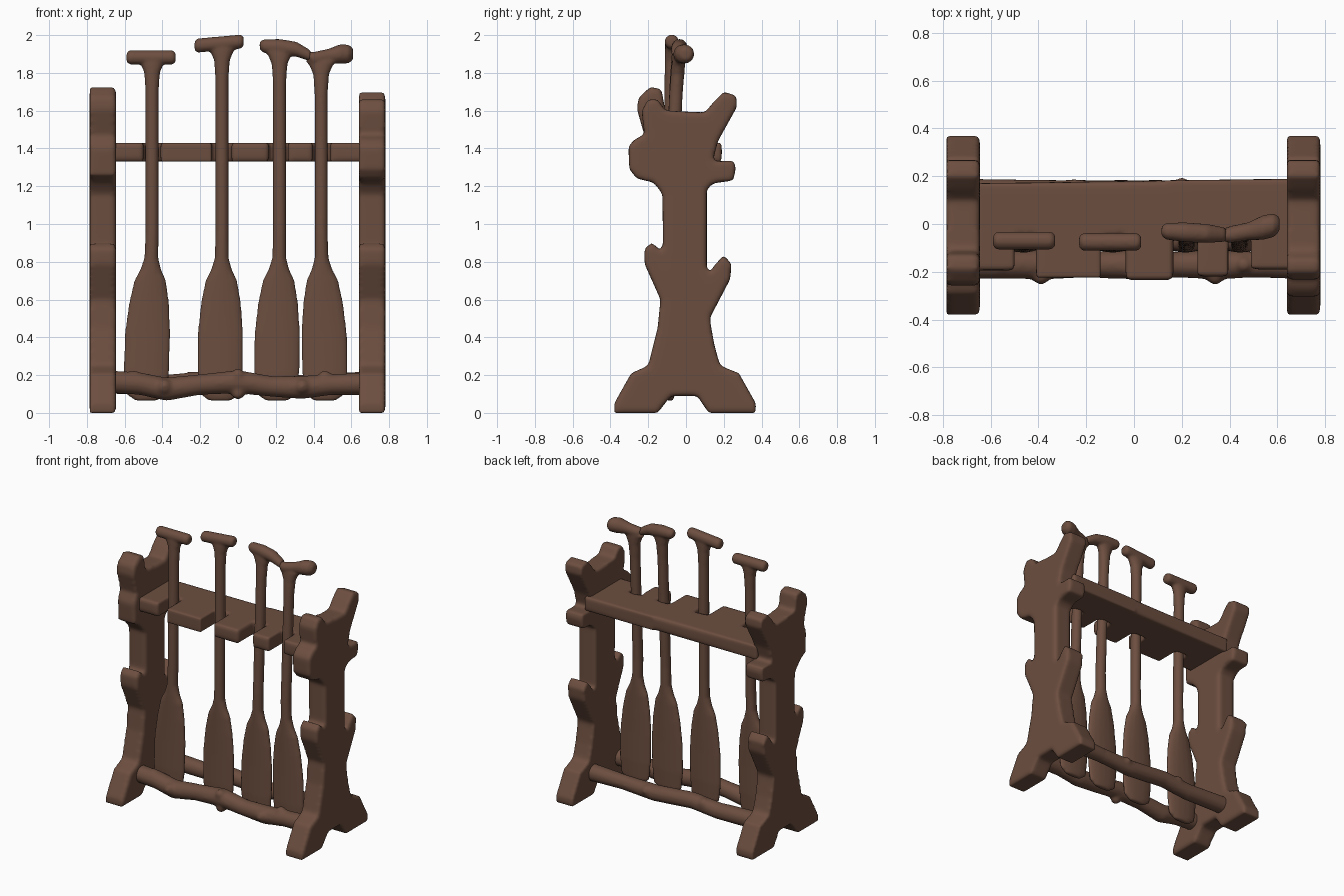
import bpy, bmesh, math
from mathutils import Vector

cube = bpy.data.objects.get("Cube")
if cube:
    bpy.data.objects.remove(cube, do_unlink=True)

wood = bpy.data.materials.new("brown_wood")
wood.use_nodes = True
colour = (0.15, 0.076, 0.05, 1)
wood.diffuse_color = colour
wood.node_tree.nodes["Principled BSDF"].inputs["Base Color"].default_value = colour


def finish(bm, name):
    bmesh.ops.recalc_face_normals(bm, faces=bm.faces[:])
    for f in bm.faces:
        f.smooth = True
    mesh = bpy.data.meshes.new(name)
    bm.to_mesh(mesh)
    bm.free()
    mesh.materials.append(wood)
    ob = bpy.data.objects.new(name, mesh)
    bpy.context.collection.objects.link(ob)
    return ob


def carve(ob, voxel=0.014, rounds=6):
    """Fuse the part and soften it into a hand-carved shape."""
    m = ob.modifiers.new("fuse", "REMESH")
    m.mode = "VOXEL"
    m.voxel_size = voxel
    m.use_smooth_shade = True
    s = ob.modifiers.new("soften", "SMOOTH")
    s.factor = 0.5
    s.iterations = rounds


def slab(name, outline, to_point, depth):
    """Extrude a flat outline along a vector."""
    bm = bmesh.new()
    face = bm.faces.new([bm.verts.new(to_point(a, b)) for a, b in outline])
    ext = bmesh.ops.extrude_face_region(bm, geom=[face])
    verts = [g for g in ext["geom"] if isinstance(g, bmesh.types.BMVert)]
    bmesh.ops.translate(bm, verts=verts, vec=depth)
    ob = finish(bm, name)
    carve(ob)
    return ob


def loft(bm, rings, sides=16):
    """Skin elliptical rings: centre, first half-axis, second half-axis."""
    loops = []
    for c, u, v in rings:
        loops.append([bm.verts.new(Vector(c) + Vector(u) * math.cos(t) + Vector(v) * math.sin(t))
                      for t in (2 * math.pi * i / sides for i in range(sides))])
    for a, b in zip(loops, loops[1:]):
        for i in range(sides):
            j = (i + 1) % sides
            bm.faces.new((a[i], a[j], b[j], b[i]))
    bm.faces.new(loops[0][::-1])
    bm.faces.new(loops[-1])


def ball(bm, centre, r):
    made = bmesh.ops.create_uvsphere(bm, u_segments=12, v_segments=8, radius=r)
    bmesh.ops.translate(bm, verts=made["verts"], vec=centre)


# Branching end posts: shared outline in y, z with a different front top each
base = [(-.08, .09), (-.15, .0), (-.38, .0), (-.38, .05), (-.29, .21), (-.2, .25),
        (-.15, .45), (-.135, .6), (-.22, .79), (-.22, .87), (-.18, .9), (-.145, .87),
        (-.12, .78), (-.125, 1.16), (-.17, 1.22)]
tops = {
    "left_post": [(-.26, 1.24), (-.3, 1.29), (-.305, 1.41), (-.27, 1.45), (-.22, 1.47),
                  (-.235, 1.6), (-.2, 1.66), (-.15, 1.66), (-.11, 1.6)],
    "right_post": [(-.24, 1.26), (-.25, 1.4), (-.22, 1.47), (-.26, 1.61), (-.25, 1.67),
                   (-.19, 1.725), (-.13, 1.715), (-.11, 1.6)],
}
back = [(.1, 1.59), (.15, 1.65), (.2, 1.7), (.265, 1.68), (.27, 1.62), (.17, 1.44),
        (.14, 1.33), (.25, 1.335), (.265, 1.3), (.25, 1.23), (.14, 1.215), (.11, 1.18),
        (.11, .72), (.15, .78), (.2, .835), (.24, .79), (.235, .71), (.125, .5),
        (.15, .36), (.18, .25), (.28, .21), (.37, .05), (.37, 0), (.12, 0), (.06, .09)]
for name, top in tops.items():
    x = .64 if name == "left_post" else -.785
    slab(name, base + top + back, lambda y, z: (x, y, z), (.14, 0, 0))

# Notched shelf with teeth between the paddle shafts
teeth = [(-.68, -.5, -.195), (-.41, -.14, -.225), (-.035, .165, -.235),
         (.265, .395, -.22), (.49, .68, -.19)]
front = []
for x0, x1, y in teeth:
    front += [(x0, -.045), (x0, y), (x1, y), (x1, -.045)]
slab("notched_shelf", front + [(.68, .19), (0, .18), (-.68, .17)],
     lambda x, y: (x, y, 1.33), (0, 0, .1))


# Lumpy bottom rails with knots
def rail(name, y, path, knots):
    bm = bmesh.new()
    loft(bm, [((x, y, z), (0, r, 0), (0, 0, r)) for x, z, r in path])
    for x, dy, z, r in knots:
        ball(bm, (x, y + dy, z), r)
    carve(finish(bm, name), .012, 5)


rail("front_rail", -.17,
     [(-.68, .165, .06), (-.52, .155, .06), (-.38, .125, .062), (-.2, .15, .055),
      (0, .165, .062), (.18, .14, .055), (.34, .135, .062), (.5, .15, .055), (.68, .155, .06)],
     [(-.39, -.045, .14, .04), (0, -.03, .2, .035), (0, -.02, .105, .035),
      (.34, -.045, .14, .04), (.46, 0, .19, .035), (-.55, 0, .185, .04)])
rail("back_rail", .13,
     [(-.68, .16, .06), (-.35, .15, .055), (-.15, .17, .055), (.15, .145, .055),
      (.4, .155, .05), (.68, .16, .06)],
     [(-.25, .02, .18, .04), (.2, .03, .16, .035)])


# Paddles: blade and shaft in one loft, plus a carved cross grip
def paddle(name, blade_x, shaft_x, top, y_top, grip):
    bm = bmesh.new()
    body = [(.065, .06, .018), (.1, .11, .026), (.22, .123, .03), (.42, .123, .03),
            (.58, .108, .032), (.7, .085, .034), (.76, .055, .035), (.82, .037, .036),
            (.95, .035, .036), (top - .22, .035, .036), (top - .12, .042, .036),
            (top - .075, .06, .036), (top - .045, .085, .034)]
    rings = []
    for z, w, d in body:
        t = min(max((z - .3) / .6, 0), 1)
        h = max(z - 1.3, 0) / (top - 1.3)
        x = blade_x + (shaft_x - blade_x) * t
        y = -.085 + (y_top + .085) * h
        rings.append(((x, y, z), (w, 0, 0), (0, d, 0)))
    loft(bm, rings)
    # grip follows points of x, y, z and radius
    loft(bm, [((x, y, z), (0, r, 0), (0, 0, r)) for x, y, z, r in grip])
    carve(finish(name=name, bm=bm), .009, 4)


def straight_grip(x, y, z, tilt):
    steps = [(-.13, .024), (-.115, .038), (-.05, .038), (.05, .038), (.115, .038), (.13, .024)]
    return [(x + s, y, z + tilt * s, r) for s, r in steps]


paddle("paddle_1", -.485, -.455, 1.92, -.07, straight_grip(-.46, -.07, 1.882, 0))
paddle("paddle_2", -.095, -.085, 1.985, -.075, straight_grip(-.1, -.075, 1.955, .09))
paddle("paddle_3", .205, .22, 1.965, -.035,
       [(.115, -.03, 1.945, .02), (.135, -.03, 1.942, .036), (.22, -.035, 1.938, .042),
        (.31, -.04, 1.925, .04), (.385, -.045, 1.89, .03)])
paddle("paddle_4", .46, .44, 1.91, -.035,
       [(.375, -.05, 1.89, .022), (.4, -.045, 1.875, .036), (.48, -.03, 1.89, .038),
        (.54, -.015, 1.9, .052), (.585, -.005, 1.9, .05), (.61, 0, 1.9, .03)])
